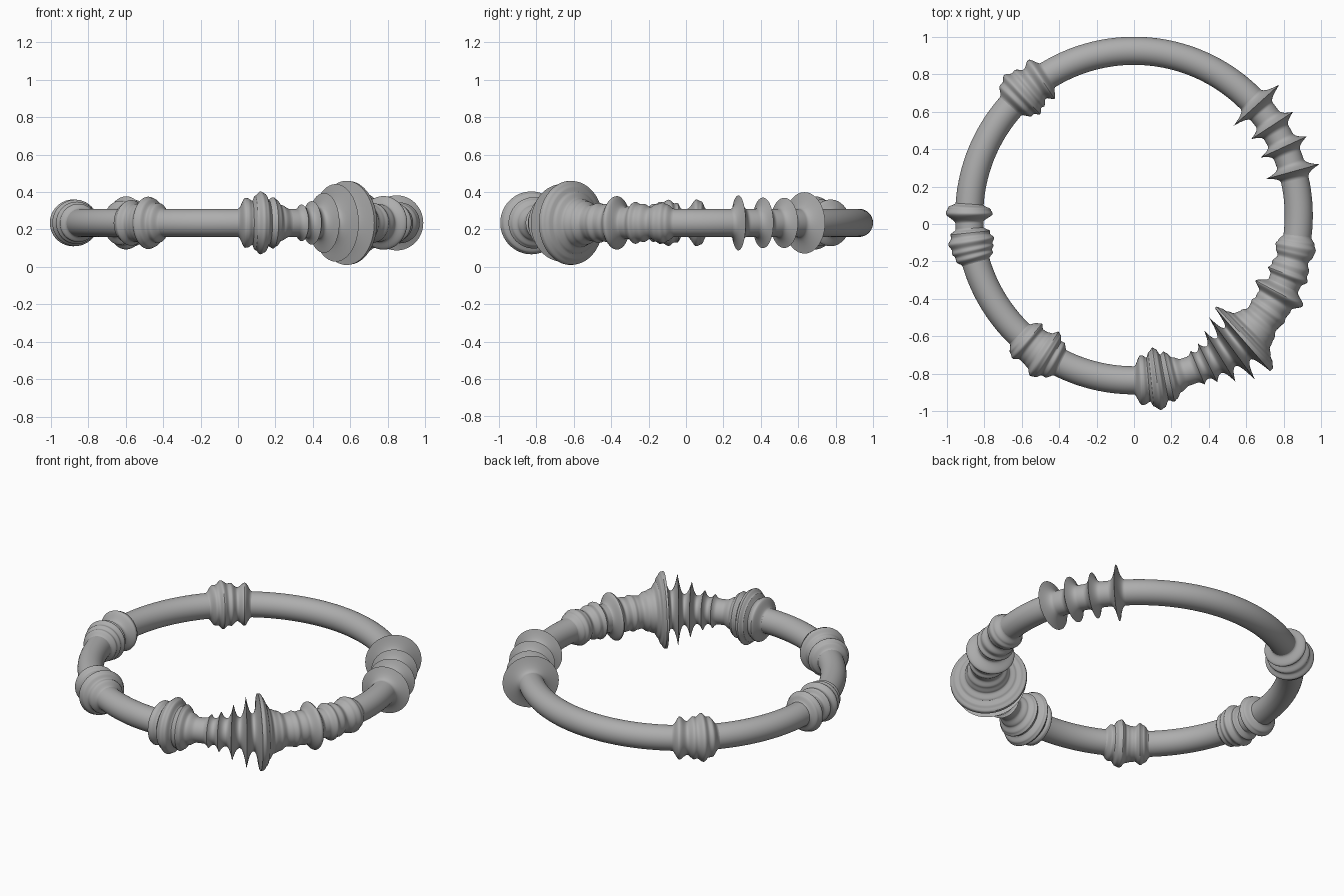
import bpy
import bmesh
from math import sin, cos, radians, ceil

default_cube = bpy.data.objects.get("Cube")
if default_cube:
    bpy.data.objects.remove(default_cube, do_unlink=True)

RING_RADIUS = 0.88
RING_Y = 0.045
RING_Z = 0.235
TUBE = 0.075
SIDES = 64

grey = bpy.data.materials.new("warm_grey")
grey.use_nodes = True
grey.diffuse_color = (0.42, 0.42, 0.42, 1)
grey.node_tree.nodes["Principled BSDF"].inputs["Base Color"].default_value = grey.diffuse_color


def rounded(t):
    """Rolling flank for turned beads."""
    return t * t * (3 - 2 * t)


def pointed(t):
    """Hollow flank that ends in a thin edge."""
    return t ** 2.2


def plain(t):
    return t


def flank_radii(profile, flank, step):
    """Yield angle and radius along a profile, easing from each low to each high."""
    for (a0, r0), (a1, r1) in zip(profile, profile[1:]):
        count = max(1, ceil((a1 - a0) / step))
        for i in range(count):
            t = i / count
            if r1 >= r0:
                radius = r0 + (r1 - r0) * flank(t)
            else:
                radius = r1 + (r0 - r1) * flank(1 - t)
            yield a0 + (a1 - a0) * t, radius
    yield profile[-1]


def sweep(name, profile, flank=rounded, step=0.35):
    """Sweep a circle of changing radius along part of the ring."""
    bm = bmesh.new()
    previous = None
    for angle, radius in flank_radii(profile, flank, step):
        a = radians(angle)
        loop = []
        for i in range(SIDES):
            b = radians(360 * i / SIDES)
            reach = RING_RADIUS + radius * cos(b)
            loop.append(bm.verts.new((reach * cos(a),
                                      RING_Y + reach * sin(a),
                                      RING_Z + radius * sin(b))))
        if previous:
            for i in range(SIDES):
                j = (i + 1) % SIDES
                bm.faces.new((previous[i], loop[i], loop[j], previous[j]))
        previous = loop
    bmesh.ops.recalc_face_normals(bm, faces=bm.faces)
    # An open tube can come out inverted, so check one face against its tube centre
    bm.faces.ensure_lookup_table()
    face = bm.faces[0]
    if face.normal.z * (face.calc_center_median().z - RING_Z) < 0:
        bmesh.ops.reverse_faces(bm, faces=bm.faces)
    mesh = bpy.data.meshes.new(name)
    bm.to_mesh(mesh)
    bm.free()
    mesh.materials.append(grey)
    part = bpy.data.objects.new(name, mesh)
    bpy.context.collection.objects.link(part)
    bpy.ops.object.select_all(action="DESELECT")
    part.select_set(True)
    bpy.context.view_layer.objects.active = part
    bpy.ops.object.shade_smooth_by_angle(angle=radians(35))


def fins(edges, neck, width):
    """Profile for separate thin discs, each given by angle and radius."""
    profile = []
    for angle, radius in edges:
        profile += [(angle - width, neck), (angle, radius), (angle + width, neck)]
    return profile


# Four thin discs on the back left
four_discs = fins([(15.5, 0.147), (24.6, 0.135), (33.1, 0.134), (42, 0.164)], TUBE, 3)

# Flared disc and rolled bead on the back right
back_bead = [(121.5, TUBE), (124.2, 0.125), (127, 0.098), (129.5, 0.125), (130.5, 0.121),
             (132.8, 0.142), (134.8, 0.118), (135.8, 0.118), (138.5, TUBE)]

# Pair of collars on the right side
side_collars = [(176, TUBE), (177.5, 0.114), (179.3, 0.125), (182.5, TUBE), (184.5, TUBE),
                (186, 0.106), (187, 0.104), (189, 0.124), (191, 0.11), (192, 0.113),
                (193.5, 0.1), (194.5, 0.102), (196.5, TUBE)]

# Stepped bead on the front right
front_right_bead = [(226, TUBE), (228, 0.108), (229.6, 0.122), (231.5, 0.102), (233, 0.104),
                    (235, 0.112), (237, 0.14), (238.5, 0.132), (240, 0.105), (241.2, 0.106),
                    (243.5, TUBE)]

# Broad bead at the front
front_bead = [(270, TUBE), (272.5, 0.133), (273.3, 0.132), (275, 0.118), (276, 0.146),
              (277.9, 0.168), (279.2, 0.158), (280.6, 0.124), (282.3, 0.137), (283.2, 0.126),
              (285, 0.096), (288, TUBE)]

# Discs that grow towards the largest one
growing_discs = [(290.5, TUBE), (292.7, 0.098), (294.5, 0.078), (296.6, 0.116),
                 (299, 0.082), (301.4, 0.16), (304, 0.09), (306.4, 0.207),
                 (309, 0.11), (311.2, 0.225)]

# Bell and rippled neck behind the largest disc
bell_neck = [(311.2, 0.225), (312.2, 0.223), (313.4, 0.198), (314.2, 0.165), (316, 0.13),
             (318.5, 0.117), (321, 0.096), (323, 0.1), (324.5, 0.107), (326, 0.098),
             (328, 0.102), (329, 0.1), (331.9, 0.143), (335, 0.086)]

# Two low collars on the left side
low_collars = [(335, 0.086), (337, 0.088), (339, 0.112), (340.5, 0.1), (342, 0.102),
               (344.5, 0.084), (347, 0.102), (349, 0.109), (350.5, 0.098), (353, TUBE)]

clusters = [
    ("four_thin_discs", four_discs, pointed),
    ("back_bead", back_bead, rounded),
    ("side_collars", side_collars, rounded),
    ("front_right_bead", front_right_bead, rounded),
    ("front_bead", front_bead, rounded),
    ("growing_discs", growing_discs, pointed),
    ("bell_neck", bell_neck, rounded),
    ("low_collars", low_collars, rounded),
]
for name, profile, flank in clusters:
    sweep(name, profile, flank)

# Plain tube in each gap between the turned parts
for index, (name, profile, flank) in enumerate(clusters):
    following = clusters[(index + 1) % len(clusters)][1]
    start, end = profile[-1][0], following[0][0]
    if end < start:
        end += 360
    if end > start:
        sweep("tube_after_" + name, [(start, TUBE), (end, TUBE)], plain, 2)
